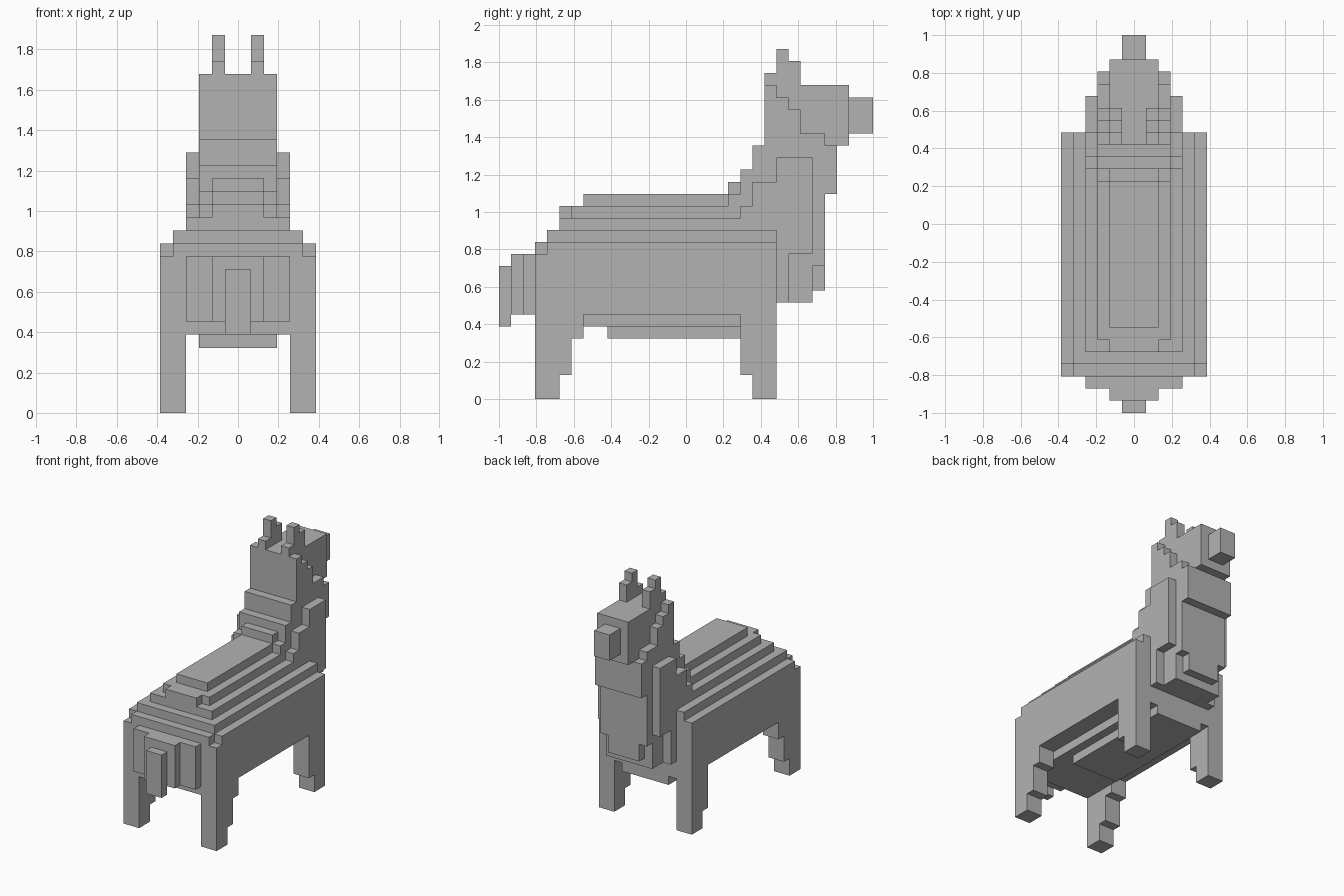
import bpy, bmesh
from itertools import product
from mathutils import Vector

cube = bpy.data.objects.get("Cube")
if cube:
    bpy.data.objects.remove(cube, do_unlink=True)

UNIT = 2 / 31  # size of one block
REAR, FRONT = 3, 23  # where the trunk begins and ends, in blocks
BELLY, HIPS = 7, 12  # lower and upper level of the trunk sides

grey = bpy.data.materials.new("light_grey")
grey.use_nodes = True
colour = (0.45, 0.45, 0.45, 1)
grey.diffuse_color = colour
grey.node_tree.nodes["Principled BSDF"].inputs["Base Color"].default_value = colour

owner = {}  # which part fills each block of the left half


def box(part, width, start, end, bottom, top, inner=0):
    """Fill a box of blocks; blocks already taken keep their part."""
    for cell in product(range(inner, width), range(start, end), range(bottom, top)):
        owner.setdefault(cell, part)


def columns(part, width, start, bottoms, tops, inner=0):
    """Fill a row of one-block slices, each with its own bottom and top."""
    for step, (bottom, top) in enumerate(zip(bottoms, tops)):
        box(part, width, start + step, start + step + 1, bottom, top, inner)


# Tail, widening towards the trunk
for step, width in enumerate((1, 2, 4)):
    drop = 1 if step == 0 else 0
    box("tail", width, step, step + 1, BELLY - drop, HIPS - drop)

# Legs with stepped inner edges
columns("hind_legs", 6, REAR, (0, 0, 2, 5), [BELLY] * 4, inner=4)
columns("front_legs", 6, FRONT - 3, (2, 0, 0), [BELLY] * 3, inner=4)

# Belly plates
box("belly", 4, REAR, FRONT, BELLY - 1, BELLY)
box("belly", 3, REAR + 6, FRONT, BELLY - 2, BELLY - 1)

# Trunk as nested terraces: width, setback from the rear, rise above the hips
for width, setback, rise in ((6, 0, 0), (5, 0, 1), (6, 1, 1), (5, 1, 2),
                             (4, 2, 3), (2, 2, 4), (3, 3, 4), (2, 4, 5)):
    part = "back_ridge" if rise > 2 else "body"
    box(part, width, REAR + setback, FRONT, BELLY, HIPS + rise)

# Chest and shoulder plates
box("chest", 3, FRONT, FRONT + 3, BELLY + 1, HIPS + 5)
box("chest", 2, FRONT + 3, FRONT + 4, BELLY + 2, HIPS)
box("chest", 3, FRONT + 3, FRONT + 4, HIPS - 1, HIPS + 5)
columns("shoulders", 4, FRONT - 3, [BELLY + 1] * 4 + [HIPS] * 2,
        (16, 18, 18, 20, 20, 20), inner=3)

# Neck, rising in steps and falling away under the cheeks
box("neck", 2, FRONT - 4, FRONT - 3, HIPS, HIPS + 6)
columns("neck", 3, FRONT - 4, [HIPS] * 8 + [HIPS + 5],
        (17, 19, 21, 26, 25, 24, 22, 22, 21))

# Head, muzzle and ears
box("head", 2, FRONT - 1, FRONT + 6, 21, 26)
box("muzzle", 1, FRONT + 6, FRONT + 8, 22, 25)
columns("ears", 2, FRONT - 1, [26] * 3, (27, 29, 28), inner=1)


def filled(cell):
    """Look up a block, reflecting the right half onto the left."""
    x, y, z = cell
    return (x if x >= 0 else -1 - x, y, z) in owner


def add_block(bm, corners, cell):
    """Add only the outside faces of one block."""
    for axis, side in product(range(3), (0, 1)):
        near = list(cell)
        near[axis] += 2 * side - 1
        if filled(near):
            continue
        across, along = (axis + 1) % 3, (axis + 2) % 3
        loop = []
        for da, db in ((0, 0), (1, 0), (1, 1), (0, 1)):
            point = list(cell)
            point[axis] += side
            point[across] += da
            point[along] += db
            key = tuple(point)
            if key not in corners:
                corners[key] = bm.verts.new(Vector(point) * UNIT - Vector((0, 1, 0)))
            loop.append(corners[key])
        bm.faces.new(loop if side else loop[::-1])


# Build each part as a clean shell and mirror it
for name in sorted(set(owner.values())):
    bm, corners = bmesh.new(), {}
    for cell, part in owner.items():
        if part == name:
            add_block(bm, corners, cell)
    bmesh.ops.dissolve_limit(bm, angle_limit=0.01, verts=bm.verts[:], edges=bm.edges[:])
    mesh = bpy.data.meshes.new(name)
    bm.to_mesh(mesh)
    bm.free()
    mesh.materials.append(grey)
    obj = bpy.data.objects.new(name, mesh)
    bpy.context.collection.objects.link(obj)
    mirror = obj.modifiers.new("mirror", "MIRROR")
    mirror.use_axis[0] = True
